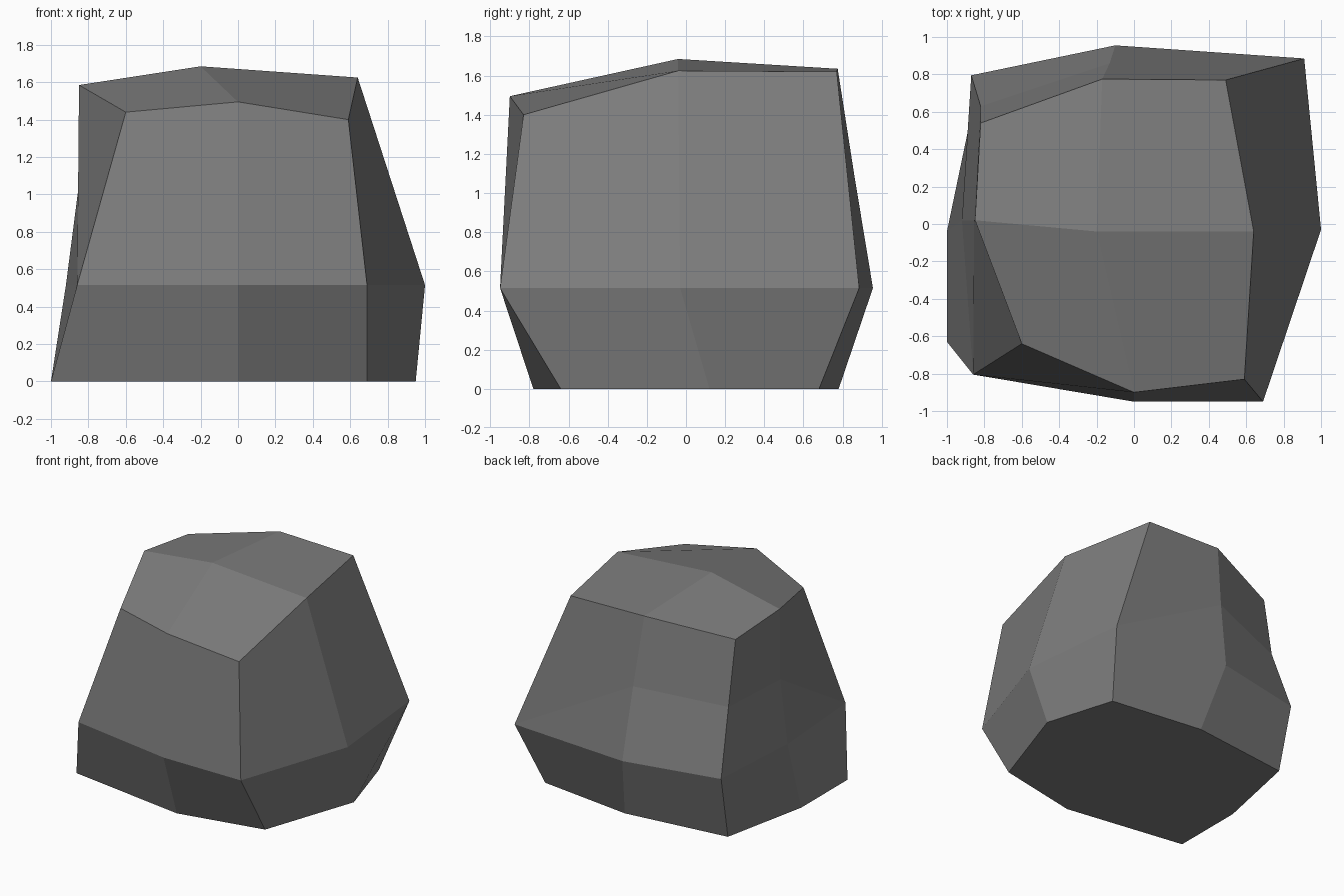
import bpy
import bmesh

if "Cube" in bpy.data.objects:
    bpy.data.objects.remove(bpy.data.objects["Cube"])

# Cross-section rings, counter-clockwise from the front left corner:
# FL, F, FR, R, BR, B, BL, L
BASE = [(-1, -.63, 0), (0, -.78, 0), (.69, -.64, 0), (.95, .12, 0),
        (.78, .68, 0), (0, .78, 0), (-.85, .68, 0), (-1, -.04, 0)]
BELLY = [(-.86, -.805, .515), (0, -.95, .515), (.69, -.95, .515), (1, -.03, .515),
         (.91, .885, .515), (-.1, .955, .515), (-.87, .795, .515), (-.92, .02, .515)]
RIM = [(-.6, -.64, 1.44), (0, -.9, 1.495), (.59, -.83, 1.40), (.64, -.04, 1.625),
       (.49, .77, 1.62), (-.17, .775, 1.635), (-.82, .54, 1.53), (-.85, .02, 1.585)]
# Extra dent on the back left only, keyed by column
DENT = {5: (-.13, .86, 1.09), 6: (-.82, .63, 1.02), 7: (-.855, .02, 1.02)}
PEAK = (-.2, -.04, 1.685)

bm = bmesh.new()
base, belly, rim = ([bm.verts.new(p) for p in ring] for ring in (BASE, BELLY, RIM))
# Columns without a dent reuse the belly vertex
dent = [bm.verts.new(DENT[i]) if i in DENT else belly[i] for i in range(8)]


def band(lower, upper):
    """Bridge two rings, skipping edges that collapse."""
    for i in range(8):
        j = (i + 1) % 8
        face = list(dict.fromkeys([lower[i], lower[j], upper[j], upper[i]]))
        if len(face) > 2:
            bm.faces.new(face)


# Sides
band(base, belly)
band(belly, dent)
band(dent, rim)

# Top: four quads meeting at the peak
peak = bm.verts.new(PEAK)
for i in range(1, 8, 2):
    bm.faces.new([rim[i], rim[(i + 1) % 8], rim[(i + 2) % 8], peak])

# Flat underside
bm.faces.new(base[::-1])
bmesh.ops.recalc_face_normals(bm, faces=bm.faces)

mesh = bpy.data.meshes.new("boulder")
bm.to_mesh(mesh)
bm.free()

# Stone colour
stone = bpy.data.materials.new("grey stone")
stone.diffuse_color = (.21, .21, .21, 1)
stone.use_nodes = True
stone.node_tree.nodes["Principled BSDF"].inputs["Base Color"].default_value = stone.diffuse_color
mesh.materials.append(stone)
boulder = bpy.data.objects.new("boulder", mesh)
bpy.context.collection.objects.link(boulder)
